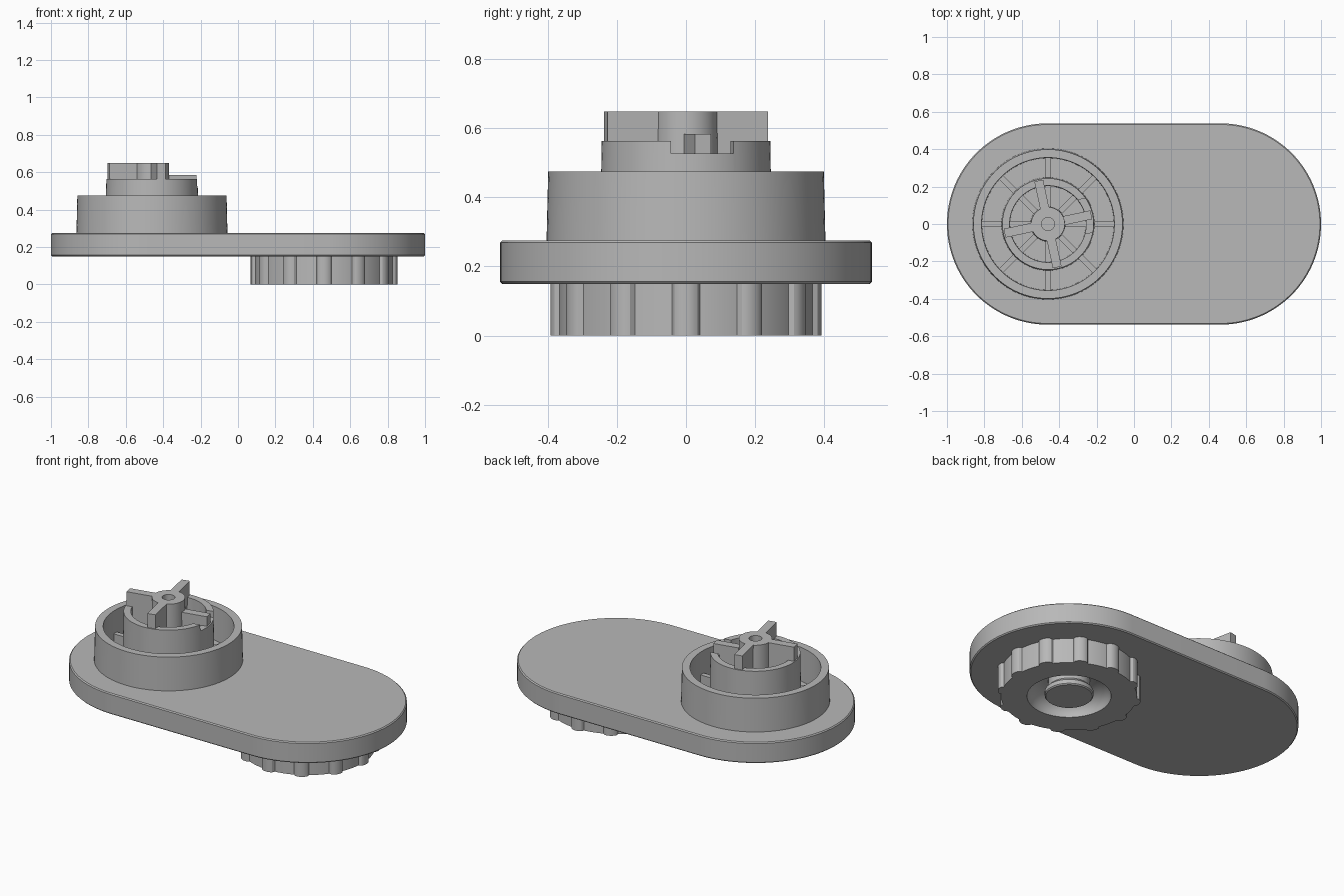
import bpy, bmesh, math
from math import cos, sin, pi, radians
from mathutils import Matrix, Vector

default = bpy.data.objects.get("Cube")
if default:
    bpy.data.objects.remove(default, do_unlink=True)

grey = bpy.data.materials.new("plain grey")
grey.use_nodes = True
GREY = (0.48, 0.48, 0.48, 1)
grey.diffuse_color = GREY
grey.node_tree.nodes["Principled BSDF"].inputs["Base Color"].default_value = GREY

PLATE_BOTTOM, PLATE_TOP = 0.15, 0.275
DIAL = Vector((-0.46, 0, 0))
KNOB = Vector((0.46, 0, 0))
TWIST = radians(12)


def finish(name, bm, smooth=True):
    bmesh.ops.recalc_face_normals(bm, faces=bm.faces)
    mesh = bpy.data.meshes.new(name)
    bm.to_mesh(mesh)
    bm.free()
    obj = bpy.data.objects.new(name, mesh)
    bpy.context.collection.objects.link(obj)
    mesh.materials.append(grey)
    if smooth:
        bpy.ops.object.select_all(action='DESELECT')
        obj.select_set(True)
        bpy.context.view_layer.objects.active = obj
        bpy.ops.object.shade_smooth_by_angle(angle=radians(30))
    return obj


def stack(name, loops, closed=False):
    """Bridge a list of equal point loops; cap the ends unless closed."""
    bm = bmesh.new()
    rings = [[bm.verts.new(p) for p in loop] for loop in loops]
    n = len(rings[0])
    pairs = list(zip(rings, rings[1:]))
    if closed:
        pairs.append((rings[-1], rings[0]))
    else:
        bm.faces.new(rings[0])
        bm.faces.new(rings[-1])
    for a, b in pairs:
        for i in range(n):
            j = (i + 1) % n
            bm.faces.new((a[i], a[j], b[j], b[i]))
    return finish(name, bm)


def circle(centre, r, z, n=96):
    return [(centre.x + r * cos(2 * pi * i / n), centre.y + r * sin(2 * pi * i / n), z)
            for i in range(n)]


def lathe(name, centre, profile, closed=False):
    return stack(name, [circle(centre, r, z) for r, z in profile], closed)


def radial_box(name, angle, r0, r1, width, z0, z1):
    """Upright box pointing outward from the dial centre."""
    bm = bmesh.new()
    bmesh.ops.create_cube(bm, size=1)
    bm.transform(Matrix.Translation(DIAL) @ Matrix.Rotation(angle, 4, 'Z')
                 @ Matrix.Translation(((r0 + r1) / 2, 0, (z0 + z1) / 2))
                 @ Matrix.Diagonal((r1 - r0, width, z1 - z0, 1)))
    return finish(name, bm, smooth=False)


# Base plate: rounded slab with slightly eased edges
def stadium(inset, z, n=64):
    pts = []
    for side in (1, -1):
        for i in range(n + 1):
            a = -pi / 2 + pi * i / n
            r = 0.538 - inset
            pts.append((side * (0.462 + r * cos(a)), side * r * sin(a), z))
    return pts


EASE = 0.006
stack("base_plate", [stadium(EASE, PLATE_BOTTOM), stadium(0, PLATE_BOTTOM + EASE),
                     stadium(0, PLATE_TOP - EASE), stadium(EASE, PLATE_TOP)])

# Dial: two concentric collars and a bored hub
FLOOR = PLATE_TOP - 0.01
lathe("outer_collar", DIAL, [(0.404, FLOOR), (0.399, 0.475), (0.355, 0.475), (0.352, FLOOR)], True)
inner = lathe("inner_collar", DIAL,
              [(0.249, FLOOR), (0.244, 0.564), (0.205, 0.564), (0.202, FLOOR)], True)
lathe("hub", DIAL, [(0.094, FLOOR), (0.09, 0.648), (0.035, 0.648), (0.035, 0.45)])

# Notch in the inner collar around the low blade
cutter = radial_box("notch_cutter", TWIST, 0.15, 0.3, 0.185, 0.527, 0.7)
cutter.hide_render = True
cutter.hide_viewport = True
notch = inner.modifiers.new("notch", 'BOOLEAN')
notch.operation = 'DIFFERENCE'
notch.object = cutter

# Four cross blades, one of them lower
for k in range(4):
    top = 0.584 if k == 0 else 0.648
    radial_box(f"blade_{k + 1}", TWIST + k * pi / 2, 0.07, 0.237, 0.048, FLOOR, top)

# Low stiffening ribs on the dial floor
for k in range(8):
    angle = k * pi / 4
    radial_box(f"outer_rib_{k + 1}", angle, 0.24, 0.36, 0.03, FLOOR, 0.34)
    radial_box(f"inner_rib_{k + 1}", angle, 0.08, 0.21, 0.03, FLOOR, 0.34)

# Grip knob below: twelve rounded lugs, a bowl recess and a central boss
LUGS, STEPS = 12, 24


def grip(z):
    pts = []
    n = LUGS * STEPS
    for i in range(n):
        offset = (i + STEPS // 2) % STEPS - STEPS // 2
        t = abs(offset) / 5
        r = 0.368 + 0.024 * math.sqrt(max(0, 1 - t * t))
        a = 2 * pi * i / n
        pts.append((KNOB.x + r * cos(a), r * sin(a), z))
    return pts


bowl = [(0.228 - 0.115 * (1 - cos(a)), 0.1 * sin(a))
        for a in [pi / 2 * i / 8 for i in range(9)]]
boss = [(0.113, 0.05), (0.132, 0.03), (0.132, 0.006), (0.126, 0)]
stack("grip_knob", [grip(PLATE_BOTTOM + 0.005), grip(0)]
      + [circle(KNOB, r, z, LUGS * STEPS) for r, z in bowl + boss])
